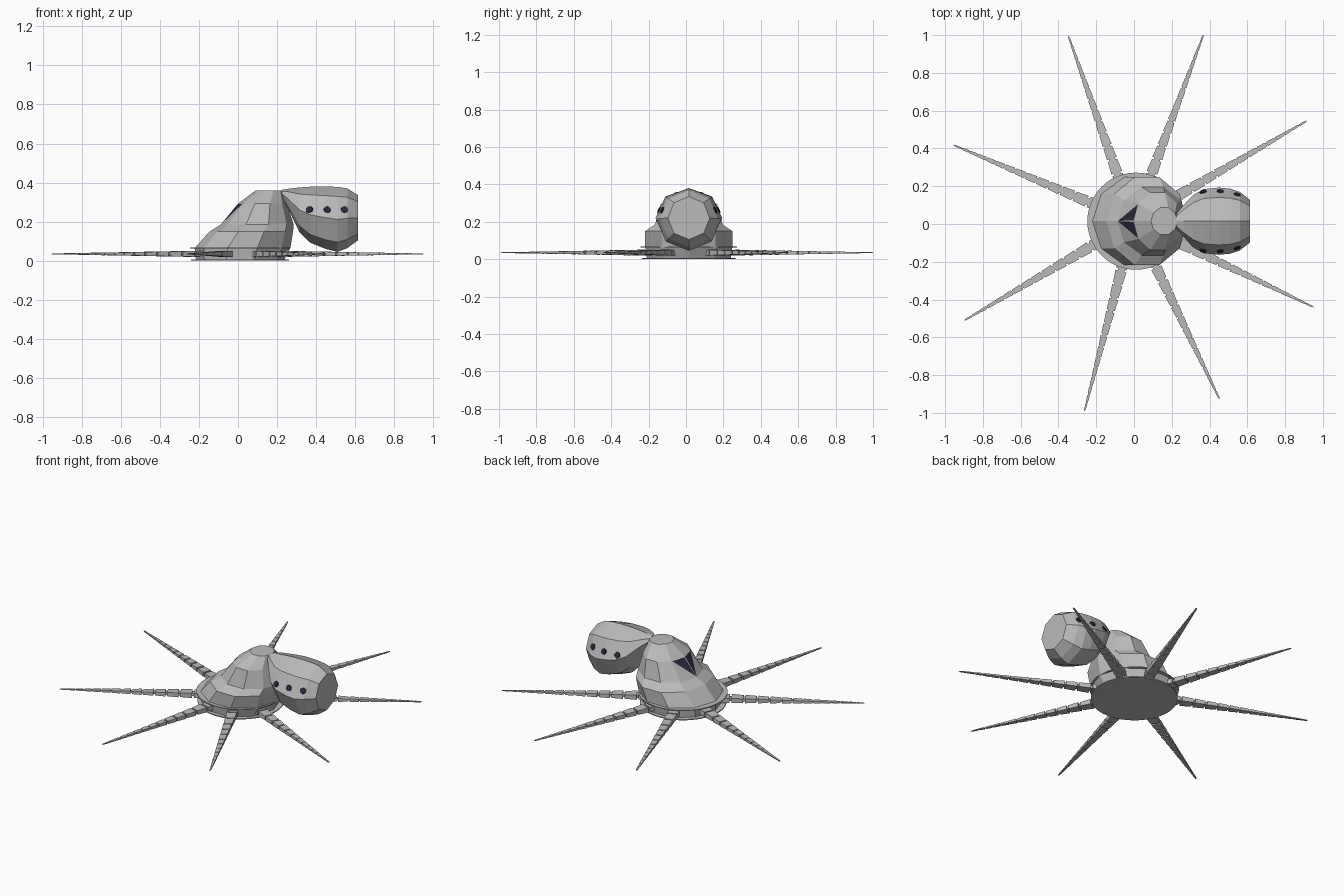
import bpy, bmesh, math
from mathutils import Vector
from mathutils.bvhtree import BVHTree

if "Cube" in bpy.data.objects:
    bpy.data.objects.remove(bpy.data.objects["Cube"])

YC = 0.015  # the body sits very slightly off centre


def material(name, rgb):
    m = bpy.data.materials.new(name)
    m.diffuse_color = (*rgb, 1)
    m.use_nodes = True
    m.node_tree.nodes["Principled BSDF"].inputs["Base Color"].default_value = m.diffuse_color
    return m


GREY = material("light grey", (0.50, 0.50, 0.50))
NAVY = material("dark navy", (0.022, 0.022, 0.045))


def finish(name, bm, mats):
    bmesh.ops.recalc_face_normals(bm, faces=bm.faces)
    me = bpy.data.meshes.new(name)
    bm.to_mesh(me)
    bm.free()
    for m in mats:
        me.materials.append(m)
    ob = bpy.data.objects.new(name, me)
    bpy.context.collection.objects.link(ob)
    return ob


def loft(bm, rings):
    """Skin a list of point rings and cap both ends."""
    rows = [[bm.verts.new(p) for p in ring] for ring in rings]
    n = len(rows[0])
    for a, b in zip(rows, rows[1:]):
        for i in range(n):
            j = (i + 1) % n
            bm.faces.new((a[i], a[j], b[j], b[i]))
    bm.faces.new(rows[0][::-1])
    bm.faces.new(rows[-1])
    return rows


# body: ten-sided hump leaning towards the head (z, left x, right x, half width)
SIDES = 10
profile = [(0.0, -0.215, 0.235, 0.235), (0.065, -0.222, 0.268, 0.245),
           (0.15, -0.145, 0.282, 0.245), (0.185, -0.088, 0.285, 0.19),
           (0.292, 0.0, 0.25, 0.16), (0.36, 0.09, 0.23, 0.075)]
rings = []
for z, x0, x1, ry in profile:
    cx, rx = (x0 + x1) / 2, (x1 - x0) / 2
    rings.append([(cx + rx * math.cos(math.tau * i / SIDES),
                   YC + ry * math.sin(math.tau * i / SIDES), z) for i in range(SIDES)])
bm = bmesh.new()
rows = loft(bm, rings)
# slanted dark eye patches: half of each quad beside the front ridge
mid = SIDES // 2
low, high = rows[3], rows[4]
eyes = []
for side in (mid - 1, mid + 1):
    bmesh.ops.connect_verts(bm, verts=[low[mid], high[side]])
    corner = {low[mid], high[mid], high[side]}
    eyes += [f for f in bm.faces if set(f.verts) == corner]
bmesh.ops.inset_individual(bm, faces=eyes, thickness=0.005)
for f in eyes:
    f.material_index = 1
finish("body", bm, [GREY, NAVY])

# head: eight-sided barrel along x (x, bottom z, top z, half width)
profile = [(0.225, 0.32, 0.363, 0.04), (0.262, 0.255, 0.369, 0.085),
           (0.315, 0.145, 0.375, 0.14), (0.37, 0.092, 0.379, 0.17),
           (0.45, 0.06, 0.38, 0.178), (0.51, 0.045, 0.378, 0.172),
           (0.56, 0.065, 0.37, 0.155), (0.615, 0.105, 0.335, 0.112)]
rings = []
for x, z0, z1, ry in profile:
    cz, rz = (z0 + z1) / 2, (z1 - z0) / 2
    rings.append([(x, YC + ry * math.cos(math.tau * i / 8),
                   cz + rz * math.sin(math.tau * i / 8)) for i in range(8)])
bm = bmesh.new()
loft(bm, rings)
bmesh.ops.recalc_face_normals(bm, faces=bm.faces)
tree = BVHTree.FromBMesh(bm)
finish("head", bm, [GREY])

# small round spots, three on each side of the head
for s, label in ((-1, "front"), (1, "back")):
    for k, x in enumerate((0.365, 0.457, 0.545)):
        loc, nor, _, _ = tree.ray_cast(Vector((x, YC + s, 0.262)), Vector((0, -s, 0)))
        bm = bmesh.new()
        bmesh.ops.create_cone(bm, cap_ends=True, segments=12, radius1=0.019,
                              radius2=0.017, depth=0.008)
        ob = finish(f"{label}_spot_{k + 1}", bm, [NAVY])
        ob.rotation_mode = 'QUATERNION'
        ob.rotation_quaternion = nor.to_track_quat('Z', 'Y')
        ob.location = loc + nor * 0.001

# round base plates under and above the leg roots
for name, z, r, h in (("lower_plate", 0.003, 0.25, 0.006), ("upper_plate", 0.065, 0.257, 0.005)):
    bm = bmesh.new()
    bmesh.ops.create_cone(bm, cap_ends=True, segments=48, radius1=r, radius2=r, depth=h)
    ob = finish(name, bm, [GREY])
    ob.location = (0.01, YC, z)

# legs: tapering chains of flat segments on a thin core
tips = [(-0.347, 0.995), (0.367, 1.0), (0.913, 0.545), (0.95, -0.44),
        (0.452, -0.926), (-0.262, -0.99), (-0.897, -0.51), (-0.955, 0.418)]
SEGMENTS = 14


def block(bm, r0, r1, w0, w1, h0, h1):
    loft(bm, [[(r, sy * w / 2, sz * h / 2) for sy, sz in ((-1, -1), (1, -1), (1, 1), (-1, 1))]
              for r, w, h in ((r0, w0, h0), (r1, w1, h1))])


for k, (tx, ty) in enumerate(tips):
    reach = math.hypot(tx, ty - YC)
    start = 0.19
    bm = bmesh.new()

    def taper(r):
        return 1 - (r - start) / (reach - start)

    block(bm, start, reach, 0.04, 0.004, 0.018, 0.003)
    lengths = [0.95 ** i for i in range(SEGMENTS)]
    scale = (reach - start) / sum(lengths)
    r = start
    for length in lengths:
        end = r + length * scale
        stop = end - 0.14 * length * scale
        block(bm, r, stop, 0.008 + 0.058 * taper(r), 0.008 + 0.054 * taper(stop),
              0.004 + 0.03 * taper(r), 0.004 + 0.026 * taper(stop))
        r = end
    ob = finish(f"leg_{k + 1}", bm, [GREY])
    ob.location = (0, YC, 0.035)
    ob.rotation_euler.z = math.atan2(ty - YC, tx)
